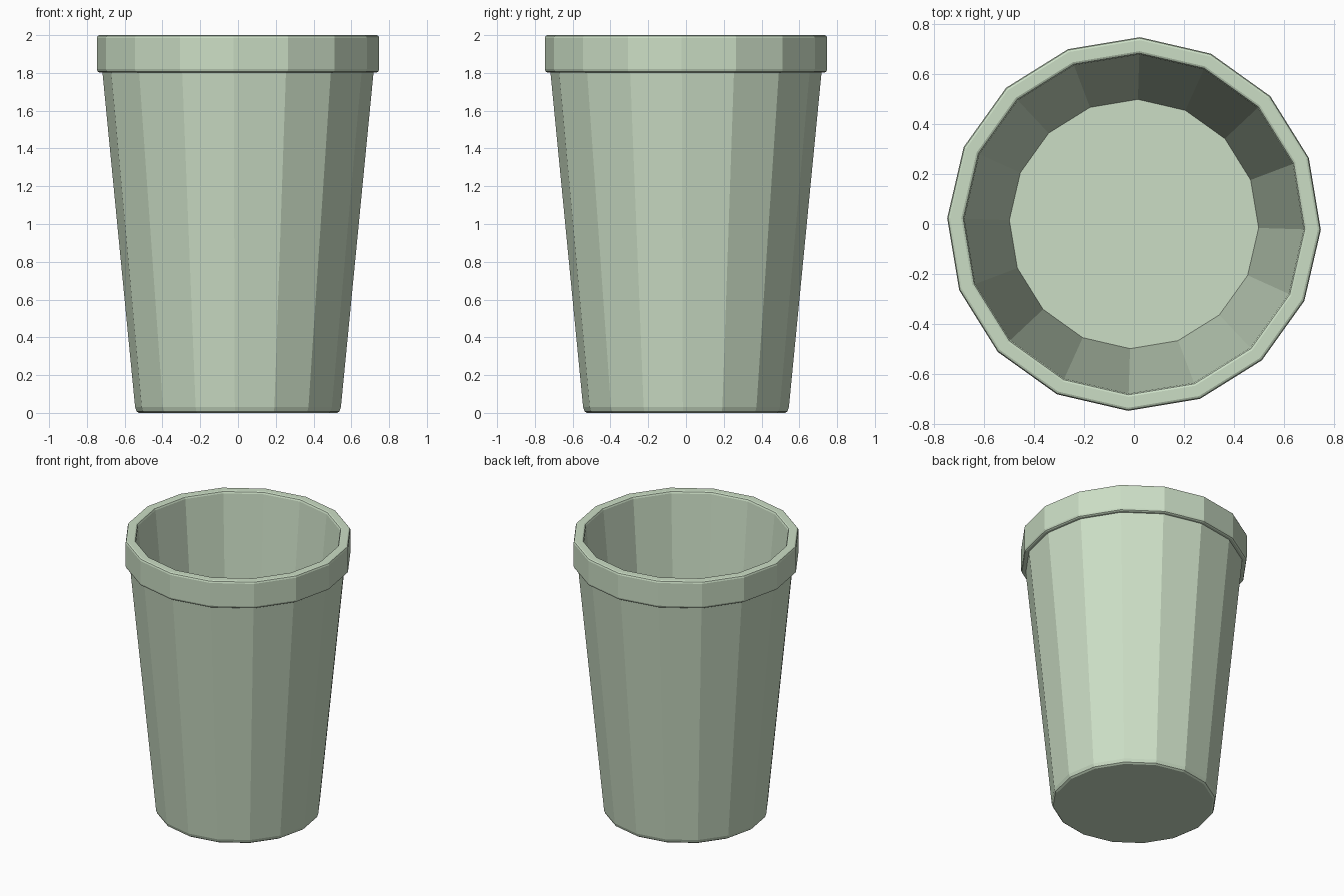
import bpy, bmesh
from math import cos, sin, pi, radians

if "Cube" in bpy.data.objects:
    bpy.data.objects.remove(bpy.data.objects["Cube"])

SIDES = 16
TWIST = radians(-1.8)

# Closed cup section (radius, height): base, outer wall, rim band, inner wall, floor
profile = [
    (0.525, 0.0), (0.537, 0.008), (0.545, 0.03),                # rounded foot
    (0.718, 1.803),                                             # tapered wall
    (0.736, 1.803), (0.744, 1.808), (0.748, 1.82),              # band underside
    (0.748, 1.985), (0.744, 1.996), (0.736, 2.0),               # band top edge
    (0.692, 2.0), (0.684, 1.996), (0.679, 1.985),               # inner lip
    (0.499, 0.12),                                              # inner wall to floor
]

bm = bmesh.new()
rings = []
for r, z in profile:
    rings.append([bm.verts.new((r * cos(TWIST + 2 * pi * i / SIDES),
                                r * sin(TWIST + 2 * pi * i / SIDES), z))
                  for i in range(SIDES)])

# Side facets
for a, b in zip(rings, rings[1:]):
    for i in range(SIDES):
        j = (i + 1) % SIDES
        bm.faces.new((a[i], a[j], b[j], b[i]))

# Underside and inner floor
bm.faces.new(rings[0][::-1])
bm.faces.new(rings[-1])
bmesh.ops.recalc_face_normals(bm, faces=bm.faces)

mesh = bpy.data.meshes.new("cup")
bm.to_mesh(mesh)
bm.free()
cup = bpy.data.objects.new("cup", mesh)
bpy.context.collection.objects.link(cup)

# Pale green finish
mat = bpy.data.materials.new("pale_green")
mat.diffuse_color = (0.60, 0.73, 0.56, 1.0)
mat.use_nodes = True
mat.node_tree.nodes["Principled BSDF"].inputs["Base Color"].default_value = mat.diffuse_color
mesh.materials.append(mat)
